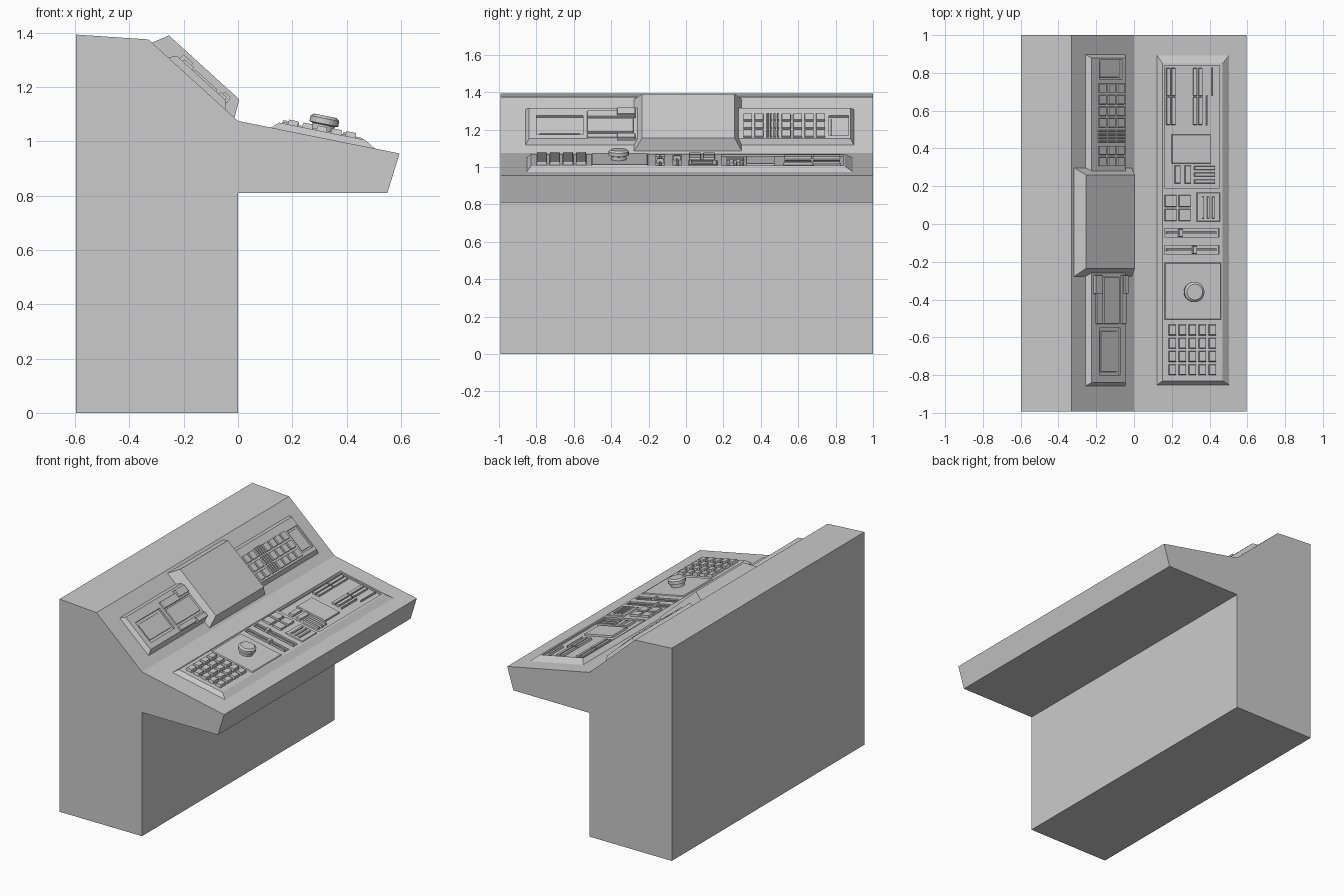
import bpy, bmesh, math
from mathutils import Vector, Matrix

if "Cube" in bpy.data.objects:
    bpy.data.objects.remove(bpy.data.objects["Cube"])

# Sloped working planes: u runs along the slope, v along y, w out of the surface
ORIGIN = Vector((0, 0, 1.075))
def plane(ux, uz):
    u = Vector((ux, 0, uz)).normalized()
    n = Vector((-u.z, 0, u.x))
    return u, n if n.z > 0 else -n
DESK = plane(0.595, -0.12)
UPPER = plane(-0.33, 0.30)

def at(pl, u, v, w):
    return ORIGIN + pl[0] * u + Vector((0, v, 0)) + pl[1] * w

def finish(name, bm):
    bmesh.ops.recalc_face_normals(bm, faces=bm.faces)
    me = bpy.data.meshes.new(name)
    bm.to_mesh(me)
    bm.free()
    ob = bpy.data.objects.new(name, me)
    bpy.context.collection.objects.link(ob)
    return ob

def add_block(bm, pl, base, top, w0, w1):
    rings = []
    for (u0, u1, v0, v1), w in ((base, w0), (top, w1)):
        rings.append([bm.verts.new(at(pl, u, v, w))
                      for u, v in ((u0, v0), (u1, v0), (u1, v1), (u0, v1))])
    a, b = rings
    bm.faces.new(a)
    bm.faces.new(b)
    for i in range(4):
        j = (i + 1) % 4
        bm.faces.new((a[i], a[j], b[j], b[i]))

def frustum(name, pl, base, top, w0, w1):
    bm = bmesh.new()
    add_block(bm, pl, base, top, w0, w1)
    return finish(name, bm)

def blocks(name, pl, rects, w0, w1, inset=0.003):
    bm = bmesh.new()
    for r in rects:
        u0, u1, v0, v1 = r
        add_block(bm, pl, r, (u0 + inset, u1 - inset, v0 + inset, v1 - inset), w0, w1)
    return finish(name, bm)

def grid(u0, u1, nu, v0, v1, nv, gap):
    du, dv = (u1 - u0) / nu, (v1 - v0) / nv
    return [(u0 + i * du, u0 + (i + 1) * du - gap, v0 + j * dv, v0 + (j + 1) * dv - gap)
            for i in range(nu) for j in range(nv)]

def carve(ob, pl, rects, floor):
    cutter = blocks("cutter", pl, rects, floor, 0.1, 0)
    cutter.hide_render = True
    mod = ob.modifiers.new("recess", 'BOOLEAN')
    mod.operation, mod.solver, mod.object = 'DIFFERENCE', 'EXACT', cutter
    bpy.context.view_layer.objects.active = ob
    bpy.ops.object.modifier_apply(modifier=mod.name)
    bpy.data.objects.remove(cutter)

# Console body: side profile extruded along y
profile = [(-0.597, 0), (0, 0), (0, 0.81), (0.55, 0.81), (0.595, 0.955),
           (0, 1.075), (-0.33, 1.375), (-0.597, 1.393)]
bm = bmesh.new()
face = bm.faces.new([bm.verts.new((x, -0.993, z)) for x, z in profile])
ext = bmesh.ops.extrude_face_region(bm, geom=[face])
bmesh.ops.translate(bm, vec=(0, 1.993, 0),
                    verts=[g for g in ext["geom"] if isinstance(g, bmesh.types.BMVert)])
finish("console_body", bm)

# Monitor hood
frustum("monitor_hood", UPPER, (0.015, 0.43, -0.28, 0.30), (0.05, 0.40, -0.235, 0.26), -0.004, 0.062)

# Upper instrument panel with two recessed screens
upper = frustum("upper_panel", UPPER, (0.06, 0.35, -0.86, 0.90), (0.085, 0.328, -0.84, 0.88), -0.004, 0.026)
carve(upper, UPPER, [(0.12, 0.27, -0.80, -0.55), (0.11, 0.27, 0.765, 0.87)], 0.012)
blocks("upper_screens", UPPER, [(0.135, 0.255, -0.785, -0.565), (0.12, 0.26, 0.775, 0.86)], 0.008, 0.016)

# Upper key grid: large keys either side of a band of thin ones
keys = (grid(0.095, 0.29, 3, 0.305, 0.425, 2, 0.01) + grid(0.095, 0.29, 3, 0.43, 0.505, 4, 0.006)
        + grid(0.095, 0.29, 3, 0.51, 0.755, 4, 0.01))
blocks("upper_keys", UPPER, keys, 0.02, 0.035)

# Raised bay beside the hood with stepped rails
blocks("bay_block", UPPER, [(0.13, 0.245, -0.53, -0.28)], 0.02, 0.034)
blocks("bay_rails", UPPER, [(0.25, 0.30, -0.53, -0.27), (0.085, 0.12, -0.53, -0.27)], 0.02, 0.036)
blocks("bay_rail_steps", UPPER, [(0.262, 0.315, -0.37, -0.27), (0.075, 0.11, -0.37, -0.27)], 0.02, 0.046)

# Desk panel with a sunken tray, slider slots and vent slits
desk = frustum("desk_panel", DESK, (0.12, 0.52, -0.855, 0.90), (0.15, 0.473, -0.83, 0.85), -0.004, 0.024)
slots = [(0.16, 0.455, -0.07, -0.025), (0.16, 0.455, -0.16, -0.115)]
carve(desk, DESK, [(0.16, 0.458, 0.19, 0.84)] + slots, 0.013)

# Tray contents: bar meters, display and small switches
bars = []
for u in (0.17, 0.315):
    bars += grid(u, u + 0.056, 2, 0.525, 0.83, 2, 0.005)
bars += [(0.385, 0.393, 0.52, 0.68), (0.415, 0.423, 0.68, 0.83)]
blocks("bar_meters", DESK, bars, 0.01, 0.026, 0.002)
blocks("desk_display", DESK, [(0.20, 0.41, 0.32, 0.475)], 0.01, 0.024)
switches = [(0.215, 0.25, 0.215, 0.31), (0.27, 0.305, 0.215, 0.31)]
switches += [(0.32, 0.435, v, v + 0.022) for v in (0.215, 0.25, 0.285)]
blocks("tray_switches", DESK, switches, 0.01, 0.026)

# Push buttons and finned vent
blocks("push_buttons", DESK, grid(0.16, 0.31, 2, 0.015, 0.165, 2, 0.01), 0.02, 0.036)
blocks("vent_plate", DESK, [(0.33, 0.463, 0.01, 0.17)], 0.02, 0.029, 0.006)
blocks("vent_fins", DESK, [(u, u + 0.012, 0.03, 0.145) for u in (0.36, 0.388, 0.416)], 0.025, 0.037, 0.001)

# Sliders: a rail in each slot with a handle
blocks("slider_rails", DESK, [(a + 0.01, b - 0.01, c + 0.015, d - 0.015) for a, b, c, d in slots], 0.01, 0.022)
blocks("slider_handles", DESK, [(0.235, 0.26, -0.068, -0.027), (0.31, 0.335, -0.158, -0.117)], 0.012, 0.036)

# Rotary knob on its plate
blocks("knob_plate", DESK, [(0.155, 0.468, -0.51, -0.20)], 0.02, 0.029, 0.008)
knob = bmesh.new()
rings = []
for r, w in ((0.042, 0.02), (0.042, 0.048), (0.054, 0.052), (0.054, 0.072), (0.042, 0.082)):
    rings.append([knob.verts.new(at(DESK, 0.312 + r * math.cos(t), -0.36 + r * math.sin(t), w))
                  for t in [math.tau * k / 20 for k in range(20)]])
for a, b in zip(rings, rings[1:]):
    for i in range(20):
        j = (i + 1) % 20
        knob.faces.new((a[i], a[j], b[j], b[i]))
knob.faces.new(rings[0])
knob.faces.new(rings[-1])
finish("rotary_knob", knob)

# Keypad: five by four keys
blocks("keypad_keys", DESK, grid(0.18, 0.45, 5, -0.80, -0.52, 4, 0.012), 0.02, 0.042, 0.004)
